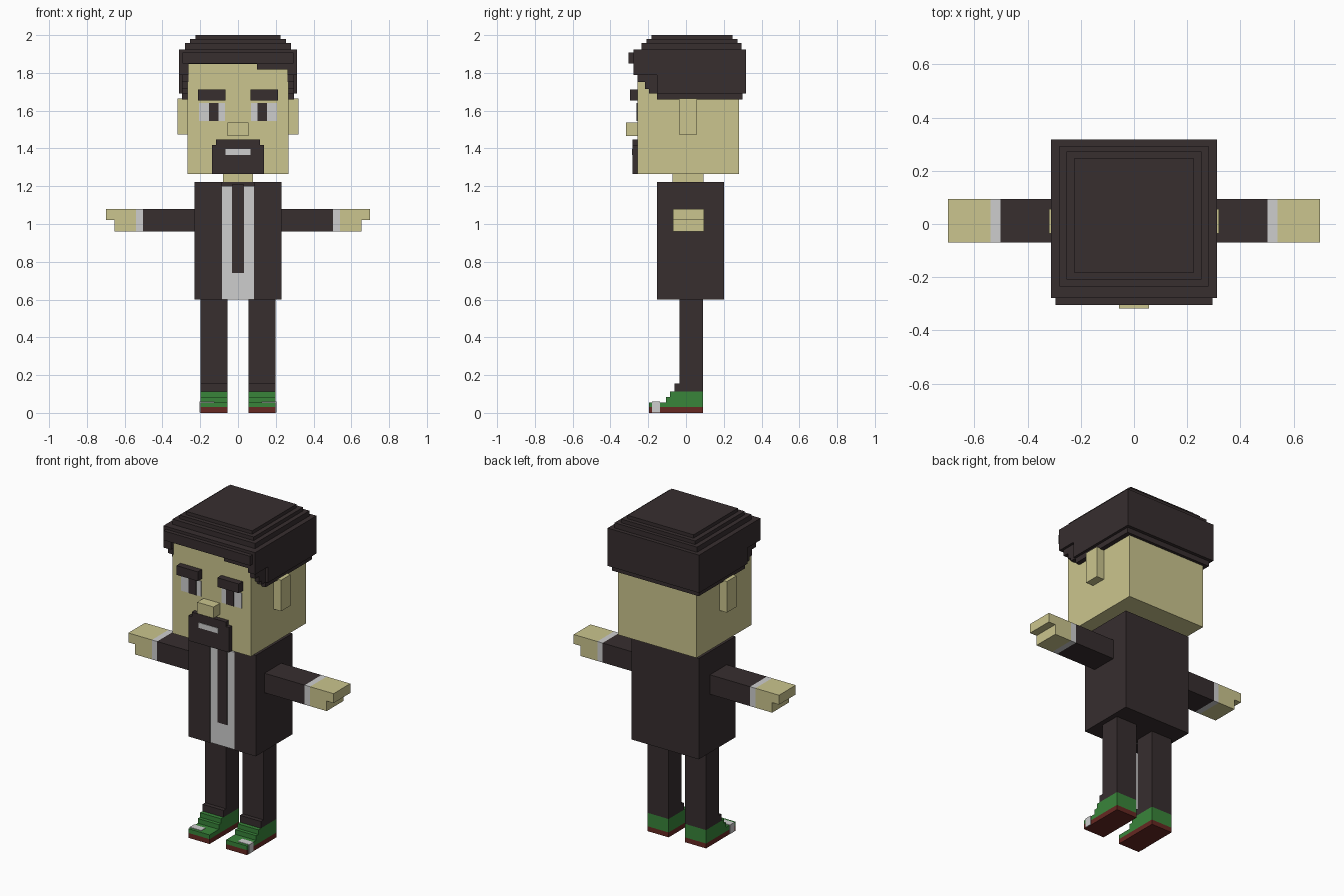
import bpy, bmesh


def lin(c):
    c /= 255
    return c / 12.92 if c <= 0.04045 else ((c + 0.055) / 1.055) ** 2.4


def material(name, r, g, b):
    m = bpy.data.materials.new(name)
    m.diffuse_color = (lin(r), lin(g), lin(b), 1)
    return m


DARK = material("charcoal", 55, 46, 47)
SKIN = material("skin", 203, 197, 142)
WHITE = material("off_white", 206, 206, 206)
GREEN = material("green", 57, 133, 58)
SOLE = material("maroon", 102, 40, 34)


def boxes(name, mat, *blocks):
    """One object from blocks given as (x0, x1, y0, y1, z0, z1)."""
    bm = bmesh.new()
    for x0, x1, y0, y1, z0, z1 in blocks:
        x0, x1 = min(x0, x1), max(x0, x1)
        for v in bmesh.ops.create_cube(bm, size=1)["verts"]:
            v.co = (x1 if v.co.x > 0 else x0, y1 if v.co.y > 0 else y0,
                    z1 if v.co.z > 0 else z0)
    me = bpy.data.meshes.new(name)
    bm.to_mesh(me)
    bm.free()
    me.materials.append(mat)
    ob = bpy.data.objects.new(name, me)
    bpy.context.collection.objects.link(ob)
    return ob


def pair(name, mat, *blocks):
    """The same blocks on the right and mirrored on the left."""
    for side, s in (("right", 1), ("left", -1)):
        boxes(f"{side}_{name}", mat, *[(s * b[0], s * b[1], *b[2:]) for b in blocks])


# Head, neck, nose and ears
boxes("head", SKIN, (-.268, .268, -.256, .28, 1.265, 1.86))
boxes("neck", SKIN, (-.08, .08, -.071, .092, 1.19, 1.27))
boxes("nose", SKIN, (-.056, .056, -.318, -.25, 1.467, 1.537))
pair("ear", SKIN, (.26, .319, -.036, .057, 1.473, 1.665))

# Hair: stepped crown, fringe, back and sides
boxes("hair_crown", DARK,
      (-.225, .225, -.183, .247, 1.95, 2.0),
      (-.253, .253, -.208, .272, 1.94, 1.979),
      (-.281, .281, -.235, .294, 1.91, 1.957),
      (-.312, .312, -.279, .318, 1.846, 1.925))
boxes("hair_fringe", DARK,
      (-.295, .295, -.304, -.27, 1.85, 1.908),
      (.10, .29, -.279, -.25, 1.817, 1.86))
boxes("hair_back", DARK,
      (-.312, .312, -.154, .318, 1.692, 1.86),
      (-.296, .296, -.154, .298, 1.66, 1.70))
pair("sideburn", DARK,
     (.262, .312, -.279, -.15, 1.79, 1.86),
     (.262, .297, -.257, -.15, 1.752, 1.80),
     (.262, .297, -.218, -.15, 1.715, 1.76),
     (.262, .297, -.196, -.15, 1.692, 1.72))

# Face details
pair("eyebrow", DARK, (.067, .212, -.296, -.25, 1.655, 1.712))
pair("eye_white", WHITE, (.07, .206, -.259, -.252, 1.545, 1.64))
pair("pupil", DARK, (.102, .154, -.262, -.254, 1.545, 1.64))
boxes("beard", DARK, (-.138, .138, -.284, -.25, 1.265, 1.419),
      (-.116, .116, -.284, -.25, 1.41, 1.447))
boxes("mouth", WHITE, (-.067, .065, -.287, -.28, 1.364, 1.396))

# Jacket open over shirt and tie
boxes("jacket", DARK, (-.229, .229, -.072, .202, .60, 1.222),
      (-.229, -.084, -.154, -.07, .60, 1.222),
      (.084, .229, -.154, -.07, .60, 1.222))
boxes("shirt", WHITE, (-.084, .084, -.149, -.07, .60, 1.20))
boxes("tie", DARK, (-.032, .032, -.154, -.147, .74, 1.21))

# Arms held out sideways
pair("sleeve", DARK, (.22, .503, -.069, .094, .96, 1.08))
pair("shirt_cuff", WHITE, (.503, .539, -.069, .094, .96, 1.08))
pair("hand", SKIN, (.539, .70, -.069, .094, 1.022, 1.08),
     (.539, .653, -.069, .094, .96, 1.022))

# Legs with trouser hems
pair("leg", DARK, (.056, .199, -.035, .089, .113, .61),
     (.056, .199, -.061, -.03, .113, .155))

# Stepped shoes with sole and outer patch
pair("shoe", GREEN, (.056, .199, -.086, .089, .085, .113),
     (.056, .199, -.107, .089, .056, .085),
     (.056, .199, -.197, .089, .03, .056))
pair("sole", SOLE, (.056, .199, -.197, .089, 0, .03))
pair("shoe_patch", WHITE, (.125, .203, -.18, -.138, .002, .059))
